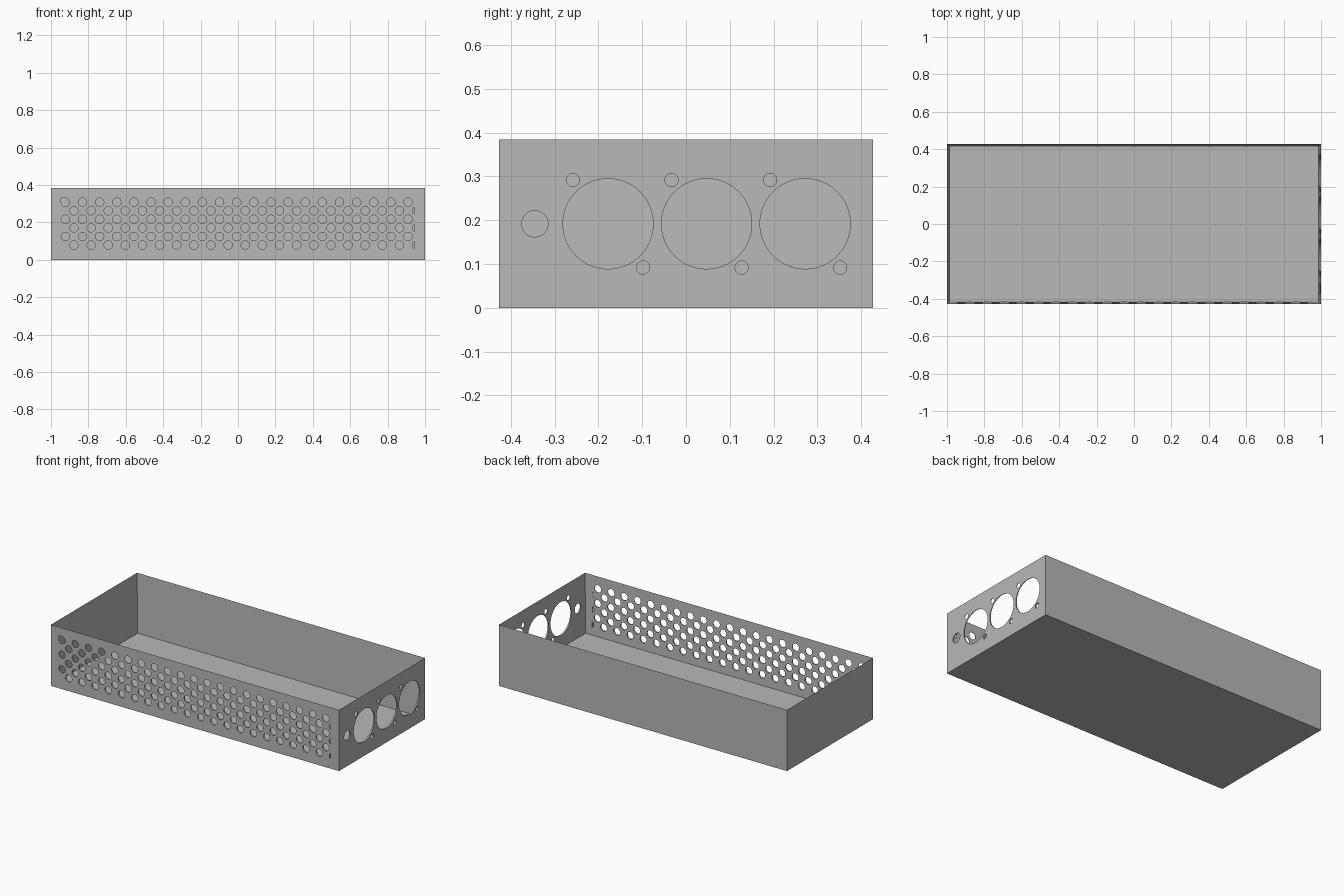
import bpy, bmesh, math
from mathutils import Vector

if "Cube" in bpy.data.objects:
    bpy.data.objects.remove(bpy.data.objects["Cube"], do_unlink=True)

LENGTH, DEPTH, HEIGHT, WALL = 2.0, 0.854, 0.384, 0.013

grey = bpy.data.materials.new("plain grey")
grey.use_nodes = True
colour = (0.48, 0.48, 0.48, 1)
grey.diffuse_color = colour
grey.node_tree.nodes["Principled BSDF"].inputs["Base Color"].default_value = colour


def add_object(name, bm):
    bmesh.ops.recalc_face_normals(bm, faces=bm.faces)
    mesh = bpy.data.meshes.new(name)
    bm.to_mesh(mesh)
    bm.free()
    mesh.materials.append(grey)
    obj = bpy.data.objects.new(name, mesh)
    bpy.context.collection.objects.link(obj)
    return obj


def circle(u, z, radius, sides):
    angles = [2 * math.pi * i / sides for i in range(sides)]
    return [(u + radius * math.cos(a), z + radius * math.sin(a)) for a in angles]


def add_prism(bm, outline, place, push):
    """Extrude a closed outline, mapped into space by place, along push."""
    face = bm.faces.new([bm.verts.new(place(u, z)) for u, z in outline])
    moved = bmesh.ops.extrude_face_region(bm, geom=[face], use_keep_orig=True)
    verts = [g for g in moved["geom"] if isinstance(g, bmesh.types.BMVert)]
    bmesh.ops.translate(bm, verts=verts, vec=push)


# Open tray: a block whose top is inset and pushed down to the floor
bm = bmesh.new()
bmesh.ops.create_cube(bm, size=1)
bmesh.ops.scale(bm, verts=bm.verts, vec=(LENGTH, DEPTH, HEIGHT))
bmesh.ops.translate(bm, verts=bm.verts, vec=(0, 0, HEIGHT / 2))
top = max(bm.faces, key=lambda f: f.calc_center_median().z)
bmesh.ops.inset_region(bm, faces=[top], thickness=WALL, use_even_offset=True)
bmesh.ops.translate(bm, verts=top.verts, vec=(0, 0, WALL - HEIGHT))
tray = add_object("open_enclosure", bm)

# Staggered vent holes through the front wall
PITCH, VENT_R, EDGE = 0.0916, 0.0225, 0.943
bm = bmesh.new()
for row in range(6):
    for col in range(21):
        x = -0.923 + PITCH * (col + 0.5 * (row % 2))
        z = 0.308 - PITCH / 2 * row
        outline = circle(x, z, VENT_R, 24)
        if row == 0 and col == 0:
            # the first hole has one square corner
            outline = outline[:7] + [(x - VENT_R, z + VENT_R)] + outline[12:]
        add_prism(bm, outline, lambda u, w: (u, -DEPTH / 2 - 0.02, w), (0, 0.05, 0))
# trim the last holes of the offset rows to slivers
bmesh.ops.bisect_plane(bm, geom=bm.verts[:] + bm.edges[:] + bm.faces[:],
                       plane_co=Vector((EDGE, 0, 0)), plane_no=Vector((1, 0, 0)),
                       clear_outer=True)
bmesh.ops.holes_fill(bm, edges=[e for e in bm.edges if e.is_boundary])
vent_cutter = add_object("vent_cutter", bm)

# Socket holes, their screw holes and the cable hole through the +x end
bm = bmesh.new()
MID = HEIGHT / 2
holes = [(-0.345, MID, 0.03, 32)]
for y in (-0.178, 0.047, 0.272):
    holes.append((y, MID, 0.103, 64))
    holes += [(y - s * 0.08, MID + s * 0.1, 0.015, 24) for s in (1, -1)]
for hole in holes:
    add_prism(bm, circle(*hole), lambda u, w: (LENGTH / 2 - 0.03, u, w), (0.05, 0, 0))
socket_cutter = add_object("socket_cutter", bm)

# Cut the holes, bake the result and discard the cutters
for cutter in (vent_cutter, socket_cutter):
    cutter.hide_render = True
    cut = tray.modifiers.new(cutter.name, "BOOLEAN")
    cut.operation = "DIFFERENCE"
    cut.solver = "EXACT"
    cut.object = cutter
depsgraph = bpy.context.evaluated_depsgraph_get()
baked = bpy.data.meshes.new_from_object(tray.evaluated_get(depsgraph))
tray.modifiers.clear()
tray.data = baked
for cutter in (vent_cutter, socket_cutter):
    bpy.data.objects.remove(cutter, do_unlink=True)

bpy.ops.object.select_all(action="DESELECT")
tray.select_set(True)
bpy.context.view_layer.objects.active = tray
bpy.ops.object.shade_smooth_by_angle(angle=math.radians(30))
